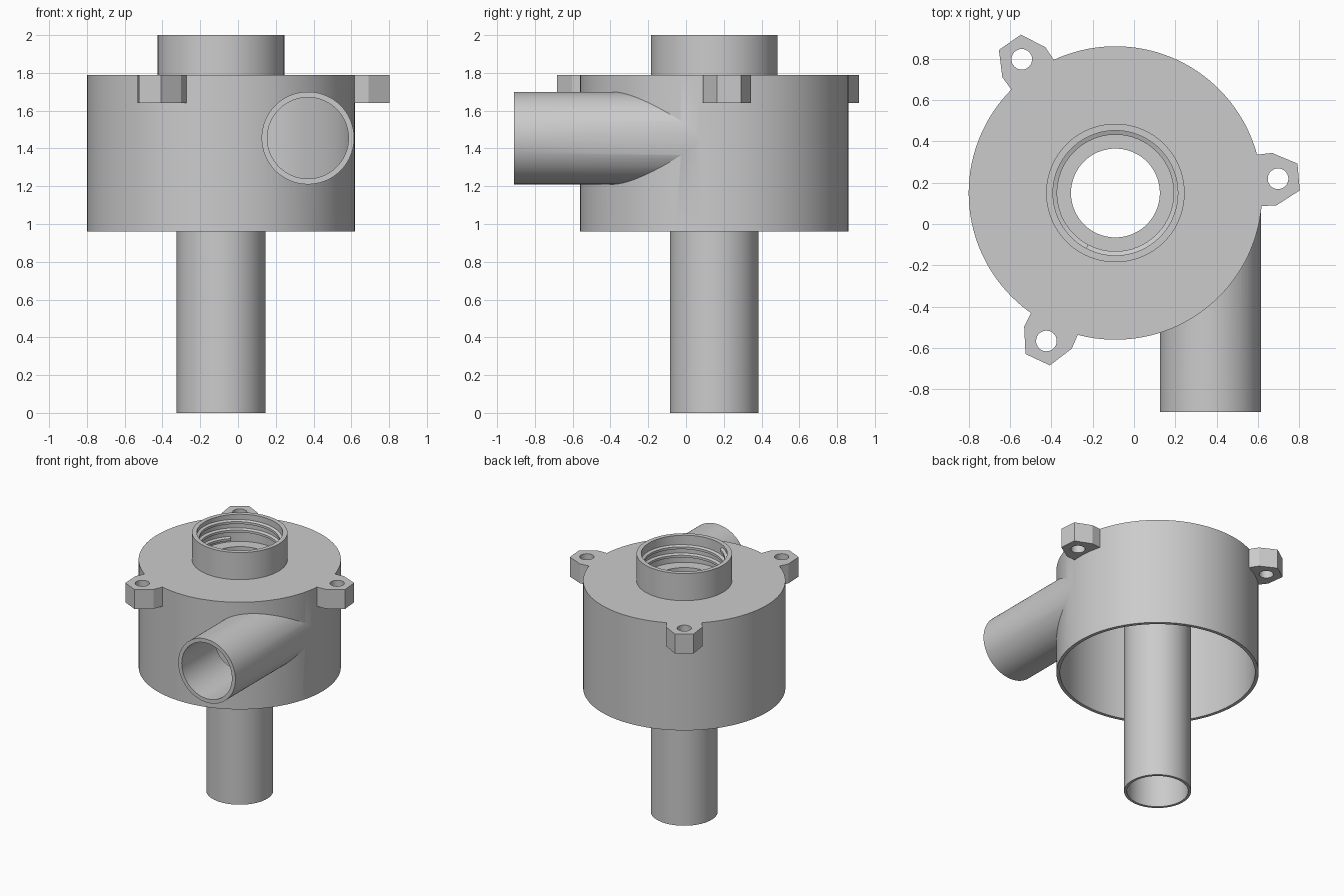
import bpy, bmesh, math
from mathutils import Matrix

if "Cube" in bpy.data.objects:
    bpy.data.objects.remove(bpy.data.objects["Cube"])

CX, CY = -0.09, 0.15            # axis of the round housing
grey = bpy.data.materials.new("light grey")
grey.diffuse_color = (0.6, 0.6, 0.6, 1)
grey.use_nodes = True
grey.node_tree.nodes["Principled BSDF"].inputs["Base Color"].default_value = grey.diffuse_color


def make(name, bm):
    bmesh.ops.recalc_face_normals(bm, faces=bm.faces[:])
    me = bpy.data.meshes.new(name)
    bm.to_mesh(me)
    bm.free()
    me.materials.append(grey)
    ob = bpy.data.objects.new(name, me)
    bpy.context.collection.objects.link(ob)
    return ob


def prism(name, pts, z0, z1, mat=Matrix()):
    """Extrude a 2D outline from z0 to z1, then transform it."""
    bm = bmesh.new()
    f = bm.faces.new([bm.verts.new((x, y, z0)) for x, y in pts])
    ext = bmesh.ops.extrude_face_region(bm, geom=[f])["geom"]
    bmesh.ops.translate(bm, vec=(0, 0, z1 - z0),
                        verts=[v for v in ext if isinstance(v, bmesh.types.BMVert)])
    bm.transform(mat)
    return make(name, bm)


def circle(r, n, x=0, y=0):
    return [(x + r * math.cos(2 * math.pi * i / n), y + r * math.sin(2 * math.pi * i / n))
            for i in range(n)]


def loft(name, rings, closed):
    """Join a row of equal closed sections into a skin."""
    bm = bmesh.new()
    vs = [[bm.verts.new(p) for p in ring] for ring in rings]
    k = len(vs[0])
    for i in range(len(vs) if closed else len(vs) - 1):
        a, b = vs[i], vs[(i + 1) % len(vs)]
        for j in range(k):
            bm.faces.new((a[j], a[(j + 1) % k], b[(j + 1) % k], b[j]))
    if not closed:
        bm.faces.new(vs[0])
        bm.faces.new(vs[-1])
    return make(name, bm)


def around(a, section):
    return [(CX + r * math.cos(a), CY + r * math.sin(a), z) for r, z in section]


def tube(name, r0, r1, z0, z1, n=96):
    sec = [(r0, z0), (r1, z0), (r1, z1), (r0, z1)]
    return loft(name, [around(2 * math.pi * i / n, sec) for i in range(n)], True)


def boolean(ob, other, op):
    m = ob.modifiers.new("bool", 'BOOLEAN')
    m.object, m.operation, m.solver = other, op, 'EXACT'
    bpy.context.view_layer.objects.active = ob
    bpy.ops.object.modifier_apply(modifier=m.name)
    bpy.data.objects.remove(other, do_unlink=True)


# Housing drum
housing = prism("housing", circle(0.71, 128, CX, CY), 0.96, 1.79)

# Tangential side pipe: local z runs along -y
side = Matrix.Translation((0.37, 0, 1.455)) @ Matrix.Rotation(math.pi / 2, 4, 'X')
boolean(housing, prism("side_pipe", circle(0.245, 96), -0.10, 0.91, side), 'UNION')

# Three screw lugs
lug = [(-0.16, -0.125), (-0.09, -0.125), (-0.018, -0.127), (0.10, -0.065),
       (0.10, 0.065), (-0.018, 0.127), (-0.09, 0.125), (-0.16, 0.125)]
lug_frames = [Matrix.Translation((CX, CY, 0)) @ Matrix.Rotation(math.radians(5 + 120 * k), 4, 'Z')
              @ Matrix.Translation((0.79, 0, 0)) for k in range(3)]
for m in lug_frames:
    boolean(housing, prism("lug", lug, 1.64, 1.79, m), 'UNION')

# Hollow out: chamber, pipe bore, centre hole, screw holes
boolean(housing, prism("chamber", circle(0.685, 128, CX, CY), 0.9, 1.76), 'DIFFERENCE')
boolean(housing, prism("bore", circle(0.215, 96), -0.12, 1.0, side), 'DIFFERENCE')
boolean(housing, prism("centre_hole", circle(0.225, 96, CX, CY), 1.7, 1.9), 'DIFFERENCE')
for m in lug_frames:
    boolean(housing, prism("screw_hole", circle(0.05, 32), 1.6, 1.9, m), 'DIFFERENCE')

# Centre tube and threaded collar
outlet = tube("centre_tube", 0.215, 0.235, 0, 1.79)
collar = tube("collar", 0.302, 0.335, 1.78, 2.0)

# Inner screw thread
pitch, turns, n = 0.065, 2.3, 72
rings = []
for i in range(int(turns * n) + 1):
    t = i / n
    z = 1.815 + pitch * t
    rings.append(around(2 * math.pi * t + 2.4, [(0.31, z - 0.02), (0.282, z - 0.009),
                                                (0.282, z + 0.009), (0.31, z + 0.02)]))
thread = loft("collar_thread", rings, False)

for ob in (housing, outlet, collar, thread):
    bpy.ops.object.select_all(action='DESELECT')
    ob.select_set(True)
    bpy.context.view_layer.objects.active = ob
    bpy.ops.object.shade_smooth_by_angle(angle=math.radians(25))
